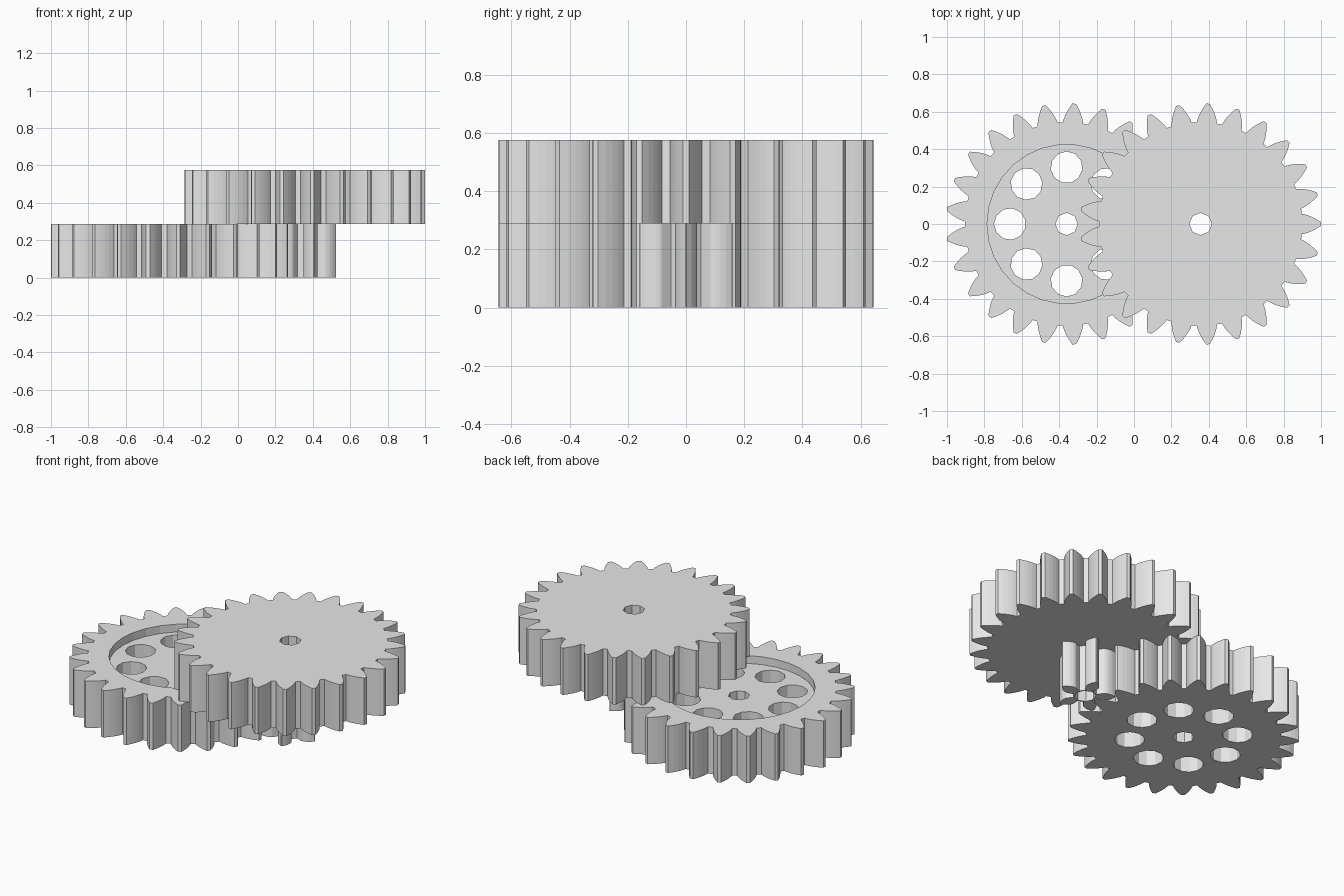
import bpy, bmesh, math
from math import cos, sin, tan, acos, pi, radians

if "Cube" in bpy.data.objects:
    bpy.data.objects.remove(bpy.data.objects["Cube"])

MODULE = 0.04773              # tooth size shared by all gears
PRESSURE = radians(28)
CLEARANCE = 0.005
THICK = 0.288
BORE = 0.06
BIG_X, TOP_X = -0.3604, 0.3556

grey = bpy.data.materials.new("grey plastic")
grey.diffuse_color = (0.8, 0.8, 0.8, 1)
grey.use_nodes = True
grey.node_tree.nodes["Principled BSDF"].inputs["Base Color"].default_value = grey.diffuse_color


def inv(a):
    return tan(a) - a


def ring(radius, sides, cx=0, cy=0, turn=0):
    return [(cx + radius * cos(turn + 2 * pi * i / sides),
             cy + radius * sin(turn + 2 * pi * i / sides)) for i in range(sides)]


def gear_outline(teeth, facets=5):
    """Involute tooth profile, first tooth pointing along +x."""
    pitch = MODULE * teeth / 2
    base, root, tip = pitch * cos(PRESSURE), pitch - MODULE - CLEARANCE, pitch + MODULE
    start = max(base, root)
    radii = [start + (tip - start) * (i / facets) ** 1.3 for i in range(facets + 1)]
    flank = [(r, pi / (2 * teeth) + inv(PRESSURE) - inv(acos(min(1, base / r))))
             for r in radii]
    if root < base:                       # radial foot below the involute
        flank.insert(0, (root, flank[0][1]))
    tooth = [(r, -a) for r, a in flank] + [(r, a) for r, a in reversed(flank)]
    return [(r * cos(a + 2 * pi * k / teeth), r * sin(a + 2 * pi * k / teeth))
            for k in range(teeth) for r, a in tooth]


def plate(name, loops, x, z, height):
    """Extruded plate; the first loop is the rim and the others are holes."""
    bm = bmesh.new()
    edges = []
    for loop in loops:
        vs = [bm.verts.new((px, py, 0)) for px, py in loop]
        edges += [bm.edges.new((vs[i - 1], vs[i])) for i in range(len(vs))]
    bmesh.ops.triangle_fill(bm, use_beauty=True, use_dissolve=False, edges=edges)
    res = bmesh.ops.extrude_face_region(bm, geom=bm.faces[:], use_keep_orig=True)
    top = [g for g in res["geom"] if isinstance(g, bmesh.types.BMVert)]
    bmesh.ops.translate(bm, verts=top, vec=(0, 0, height))
    bmesh.ops.recalc_face_normals(bm, faces=bm.faces[:])
    mesh = bpy.data.meshes.new(name)
    bm.to_mesh(mesh)
    bm.free()
    mesh.materials.append(grey)
    obj = bpy.data.objects.new(name, mesh)
    obj.location = (x, 0, z)
    bpy.context.collection.objects.link(obj)
    return obj


# Lower large gear with a ring of eight lightening holes
holes = [ring(0.085, 11, 0.303 * cos(a), 0.303 * sin(a), a)
         for a in (i * pi / 4 for i in range(8))]
lower = plate("lower_gear", [gear_outline(25), ring(BORE, 8)] + holes, BIG_X, 0, THICK)

# Shallow round recess in its upper face
cutter = plate("recess_cutter", [ring(0.425, 30)], BIG_X, THICK - 0.048, 0.1)
cutter.hide_render = True
mod = lower.modifiers.new("recess", 'BOOLEAN')
mod.operation, mod.solver, mod.object = 'DIFFERENCE', 'EXACT', cutter
bpy.context.view_layer.objects.active = lower
bpy.ops.object.modifier_apply(modifier=mod.name)
bpy.data.objects.remove(cutter)

# Upper large gear and the five-tooth pinion beneath it
plate("upper_gear", [gear_outline(25), ring(BORE, 8)], TOP_X, THICK, THICK)
plate("pinion", [gear_outline(5), ring(BORE, 8)], TOP_X, 0, THICK)
